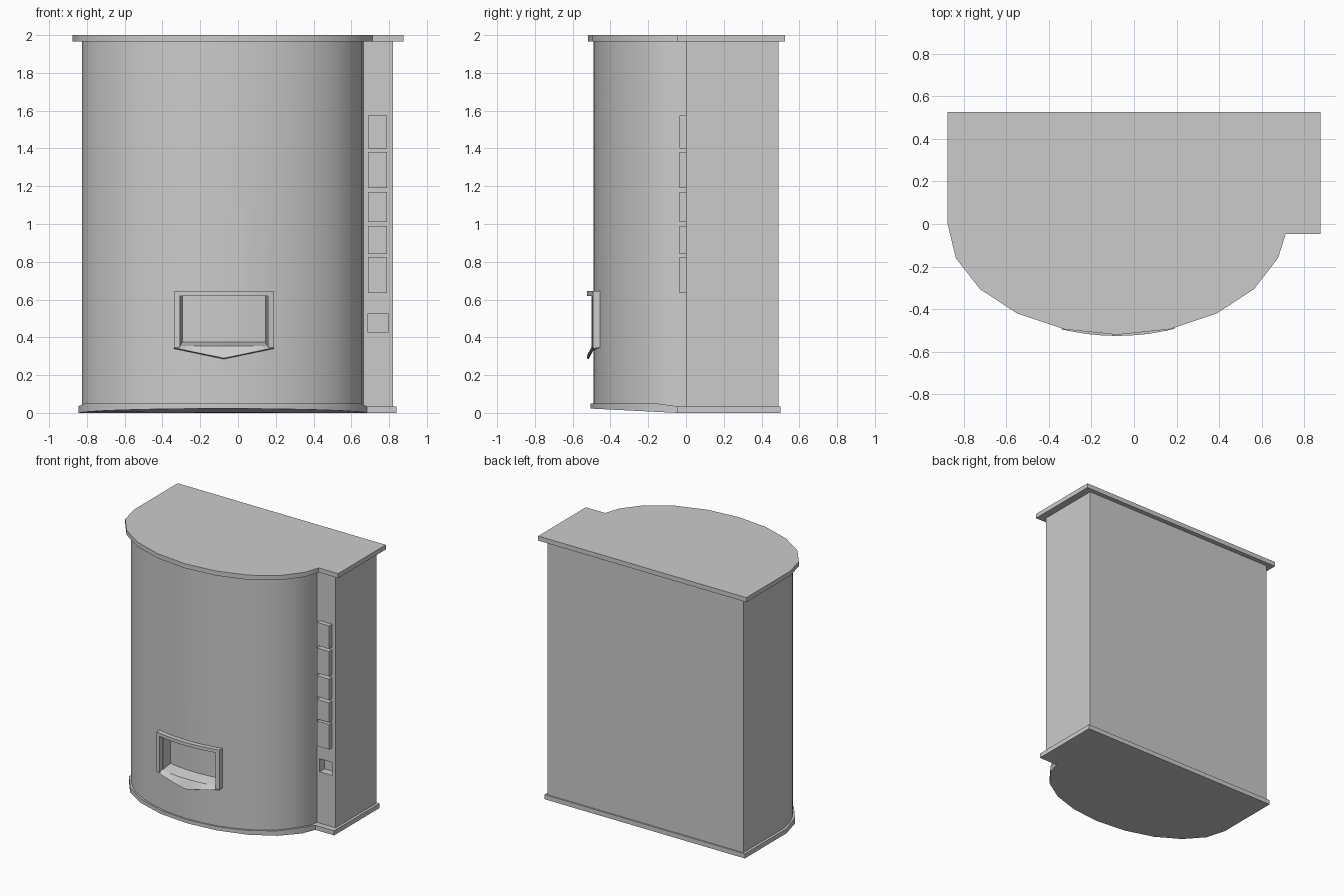
import bpy, bmesh, math

if "Cube" in bpy.data.objects:
    bpy.data.objects.remove(bpy.data.objects["Cube"])

CX = -0.08           # centre of the curved front
A, B = 0.745, 0.49   # half width and depth of the curved front


def make(name, verts, faces, smooth=False):
    me = bpy.data.meshes.new(name)
    me.from_pydata(verts, [], faces)
    bm = bmesh.new()
    bm.from_mesh(me)
    bmesh.ops.recalc_face_normals(bm, faces=bm.faces)
    bm.to_mesh(me)
    bm.free()
    ob = bpy.data.objects.new(name, me)
    bpy.context.collection.objects.link(ob)
    if smooth:
        smooth_by_angle(ob)
    return ob


def smooth_by_angle(ob):
    bpy.ops.object.select_all(action='DESELECT')
    ob.select_set(True)
    bpy.context.view_layer.objects.active = ob
    bpy.ops.object.shade_smooth_by_angle(angle=math.radians(30))


def plan_prism(name, a, b, step, x0, x1, yb, segs, zbot, ztop):
    """Half ellipse front plus rectangular back, with a step on the right."""
    arc = [(CX - a * math.cos(math.pi * i / segs), -b * math.sin(math.pi * i / segs))
           for i in range(segs)]
    arc[0] = (x0, 0)
    arc.append((CX + a * math.sqrt(1 - (step / b) ** 2), -step))
    pts = arc + [(x1, -step), (x1, yb), (x0, yb)]
    n, k = len(pts), len(arc)
    verts = [(x, y, zbot(y)) for x, y in pts] + [(x, y, ztop(y)) for x, y in pts]
    front = list(range(k))
    back = [0] + list(range(k - 1, n))
    faces = [front, back, [i + n for i in front], [i + n for i in back]]
    faces += [[i, (i + 1) % n, (i + 1) % n + n, i + n] for i in range(n)]
    return make(name, verts, faces, True)


def front_y(x):
    return -B * math.sqrt(1 - ((x - CX) / A) ** 2)


def loft(name, sections):
    n, m = len(sections), len(sections[0])
    verts = [p for s in sections for p in s]
    faces = [list(range(m)), list(range((n - 1) * m, n * m))]
    for i in range(n - 1):
        for j in range(m):
            k = (j + 1) % m
            faces.append([i * m + j, i * m + k, (i + 1) * m + k, (i + 1) * m + j])
    return make(name, verts, faces)


def curved_block(name, x0, x1, z0, z1, y_in, y_out, taper=0.0, segs=10):
    """Block that follows the curved front, optionally narrower at its back."""
    sections = []
    for i in range(segs + 1):
        t = i / segs
        xo = x0 + (x1 - x0) * t
        xi = x0 + taper + (x1 - x0 - 2 * taper) * t
        yi, yo = front_y(xi) + y_in, front_y(xo) - y_out
        sections.append([(xi, yi, z0), (xo, yo, z0), (xo, yo, z1), (xi, yi, z1)])
    return loft(name, sections)


def box(name, x0, x1, y0, y1, z0, z1):
    return loft(name, [[(x, y0, z0), (x, y1, z0), (x, y1, z1), (x, y0, z1)] for x in (x0, x1)])


def cut(ob, cutter):
    mod = ob.modifiers.new("cut", 'BOOLEAN')
    mod.operation, mod.solver, mod.object = 'DIFFERENCE', 'EXACT', cutter
    bpy.context.view_layer.objects.active = ob
    bpy.ops.object.modifier_apply(modifier=mod.name)
    bpy.data.objects.remove(cutter)
    smooth_by_angle(ob)


# Cabinet, lid and base
cabinet = plan_prism("cabinet", A, B, 0.0, -0.825, 0.82, 0.49, 20,
                     lambda y: 0.03, lambda y: 1.975)
plan_prism("top_lid", 0.795, 0.52, 0.047, -0.875, 0.875, 0.525, 10,
           lambda y: 1.965, lambda y: 2.0)
plan_prism("base_plate", 0.765, 0.505, 0.045, -0.845, 0.84, 0.5, 10,
           lambda y: max(0.0, -0.05 * (y + 0.045)),
           lambda y: 0.05 if y < -0.1 else 0.035)

# Dispensing opening with raised frame
cut(cabinet, curved_block("opening_cutter", -0.31, 0.16, 0.345, 0.62, 0.08, 0.06, 0.015))
frame = curved_block("opening_frame", -0.34, 0.19, 0.345, 0.645, 0.006, 0.035)
cut(frame, curved_block("frame_cutter", -0.31, 0.16, 0.30, 0.62, 0.05, 0.06))

# Pointed chute lip
lip = []
for i in range(13):
    t = i / 12
    xo, xi = -0.34 + 0.53 * t, -0.308 + 0.466 * t
    drop = 0.055 * (1 - abs(2 * t - 1))
    lip.append([(xi, front_y(xi) + 0.08, 0.375), (xi, front_y(xi) - 0.008, 0.355),
                (xo, front_y(xo) - 0.035, 0.345 - drop),
                (xo, front_y(xo) - 0.025, 0.340 - drop),
                (xi, front_y(xi) + 0.004, 0.342), (xi, front_y(xi) + 0.08, 0.346)])
loft("chute_lip", lip)

# Selection buttons and coin return on the side strip
for i, (z0, z1) in enumerate([(1.40, 1.575), (1.19, 1.38), (1.01, 1.17),
                              (0.84, 0.99), (0.635, 0.825)]):
    box(f"button_{i + 1}", 0.687, 0.79, -0.035, 0.005, z0, z1)
cut(cabinet, box("coin_cutter", 0.687, 0.793, -0.05, 0.06, 0.425, 0.525))
